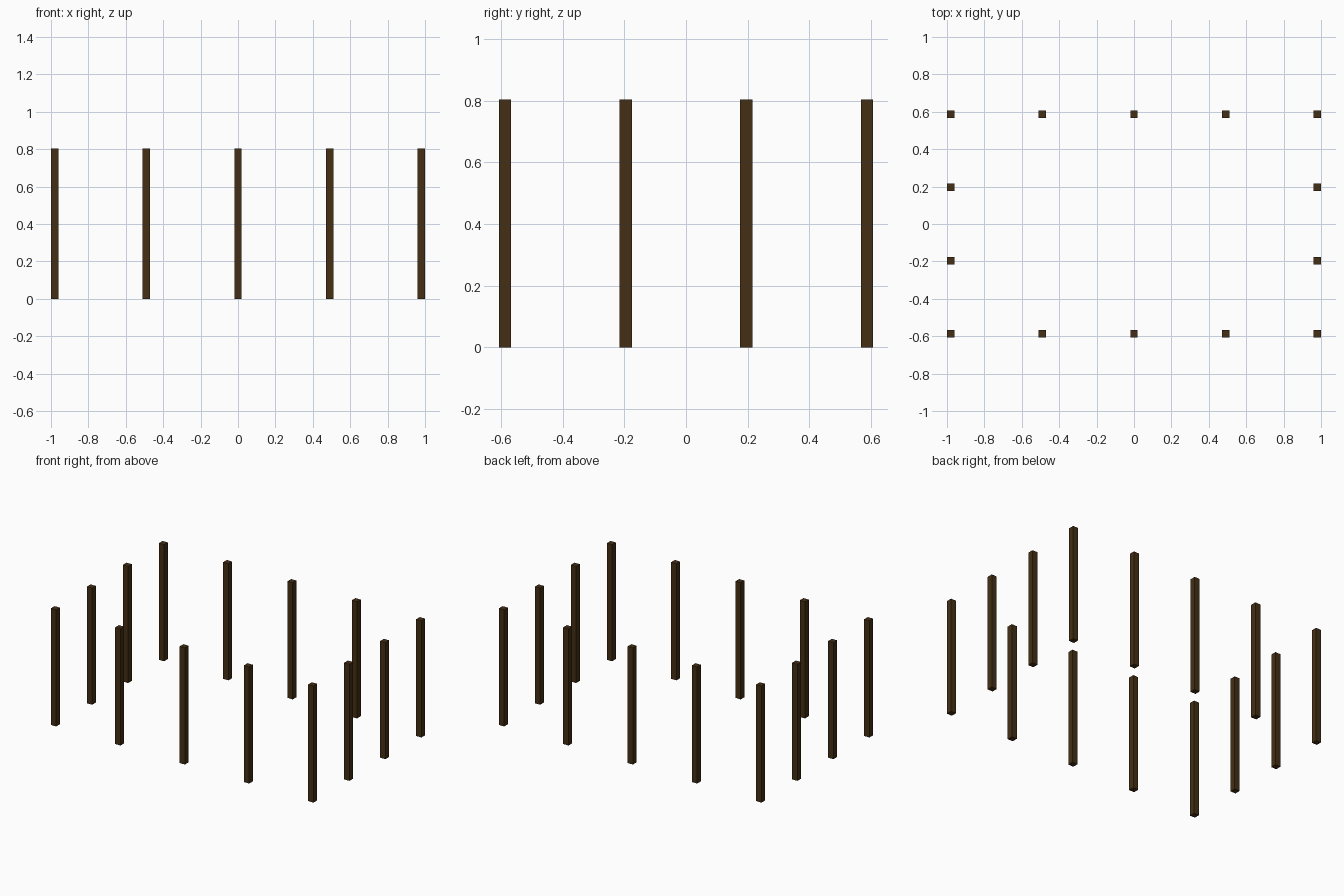
import bpy

if "Cube" in bpy.data.objects:
    bpy.data.objects.remove(bpy.data.objects["Cube"])

# Dark wood colour shared by all posts
wood = bpy.data.materials.new("dark brown wood")
wood.diffuse_color = (0.058, 0.028, 0.007, 1)
wood.use_nodes = True
wood.node_tree.nodes["Principled BSDF"].inputs["Base Color"].default_value = wood.diffuse_color

WIDTH, HEIGHT = 0.04, 0.803
HALF_X, HALF_Y = 0.98, 0.587


def post(name, x, y):
    bpy.ops.mesh.primitive_cube_add(size=1, location=(x, y, HEIGHT / 2))
    ob = bpy.context.object
    ob.name = name
    ob.scale = (WIDTH, WIDTH, HEIGHT)
    bpy.ops.object.transform_apply(location=False, rotation=False, scale=True)
    ob.data.materials.append(wood)


# Front and back rows, five posts each including corners
for row, y in (("front", -HALF_Y), ("back", HALF_Y)):
    for i in range(5):
        post(f"{row}_post_{i + 1}", HALF_X * (i - 2) / 2, y)

# Two intermediate posts on each side
for row, x in (("left", -HALF_X), ("right", HALF_X)):
    for i, y in enumerate((-HALF_Y / 3, HALF_Y / 3)):
        post(f"{row}_post_{i + 1}", x, y)
